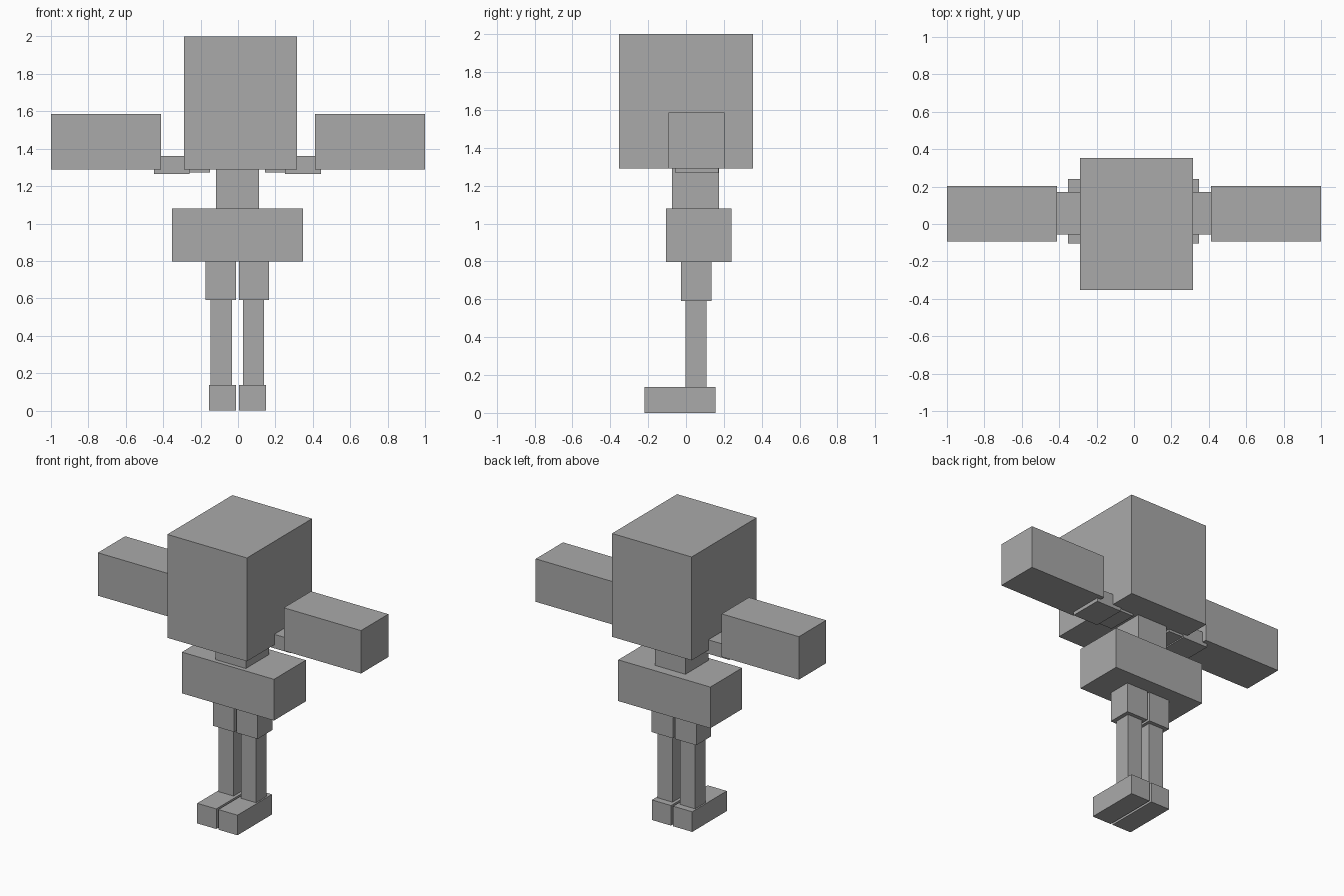
import bpy
import bmesh
from mathutils import Vector

default_cube = bpy.data.objects.get("Cube")
if default_cube:
    bpy.data.objects.remove(default_cube, do_unlink=True)

# One plain grey for the whole figure
grey = bpy.data.materials.new("plain_grey")
grey.use_nodes = True
colour = (0.4, 0.4, 0.4, 1)
grey.diffuse_color = colour
grey.node_tree.nodes["Principled BSDF"].inputs["Base Color"].default_value = colour


def box(name, xs, ys, zs):
    """Flat-faced box spanning the given x, y and z ranges."""
    low, high = (Vector(corner) for corner in zip(xs, ys, zs))
    mesh = bpy.data.meshes.new(name)
    bm = bmesh.new()
    bmesh.ops.create_cube(bm, size=1)
    bmesh.ops.scale(bm, vec=high - low, verts=bm.verts)
    bmesh.ops.translate(bm, vec=(low + high) / 2, verts=bm.verts)
    bm.to_mesh(mesh)
    bm.free()
    mesh.materials.append(grey)
    obj = bpy.data.objects.new(name, mesh)
    bpy.context.collection.objects.link(obj)
    return obj


def pair(name, xs, ys, zs, centre=0.0):
    """Left box and its mirrored right twin; xs is measured from centre."""
    inner, outer = xs
    box("left_" + name, (centre + inner, centre + outer), ys, zs)
    box("right_" + name, (centre - outer, centre - inner), ys, zs)


# Head, chest and hips
box("head", (-0.29, 0.315), (-0.353, 0.353), (1.29, 2.0))
box("chest", (-0.118, 0.112), (-0.075, 0.175), (1.08, 1.292))
box("hips", (-0.353, 0.347), (-0.105, 0.24), (0.797, 1.08))

# Arms, held straight out
pair("upper_arm", (0.147, 0.3), (-0.045, 0.162), (1.274, 1.35), -0.003)
pair("elbow", (0.255, 0.446), (-0.056, 0.172), (1.266, 1.362), -0.003)
pair("forearm", (0.413, 1.0), (-0.093, 0.203), (1.29, 1.585))

# Legs
LEG_CENTRE = -0.003
pair("thigh", (0.008, 0.17), (-0.026, 0.135), (0.592, 0.797), LEG_CENTRE)
pair("shin", (0.029, 0.143), (-0.003, 0.109), (0.138, 0.592), LEG_CENTRE)
pair("foot", (0.008, 0.153), (-0.22, 0.155), (0.0, 0.138), LEG_CENTRE)
